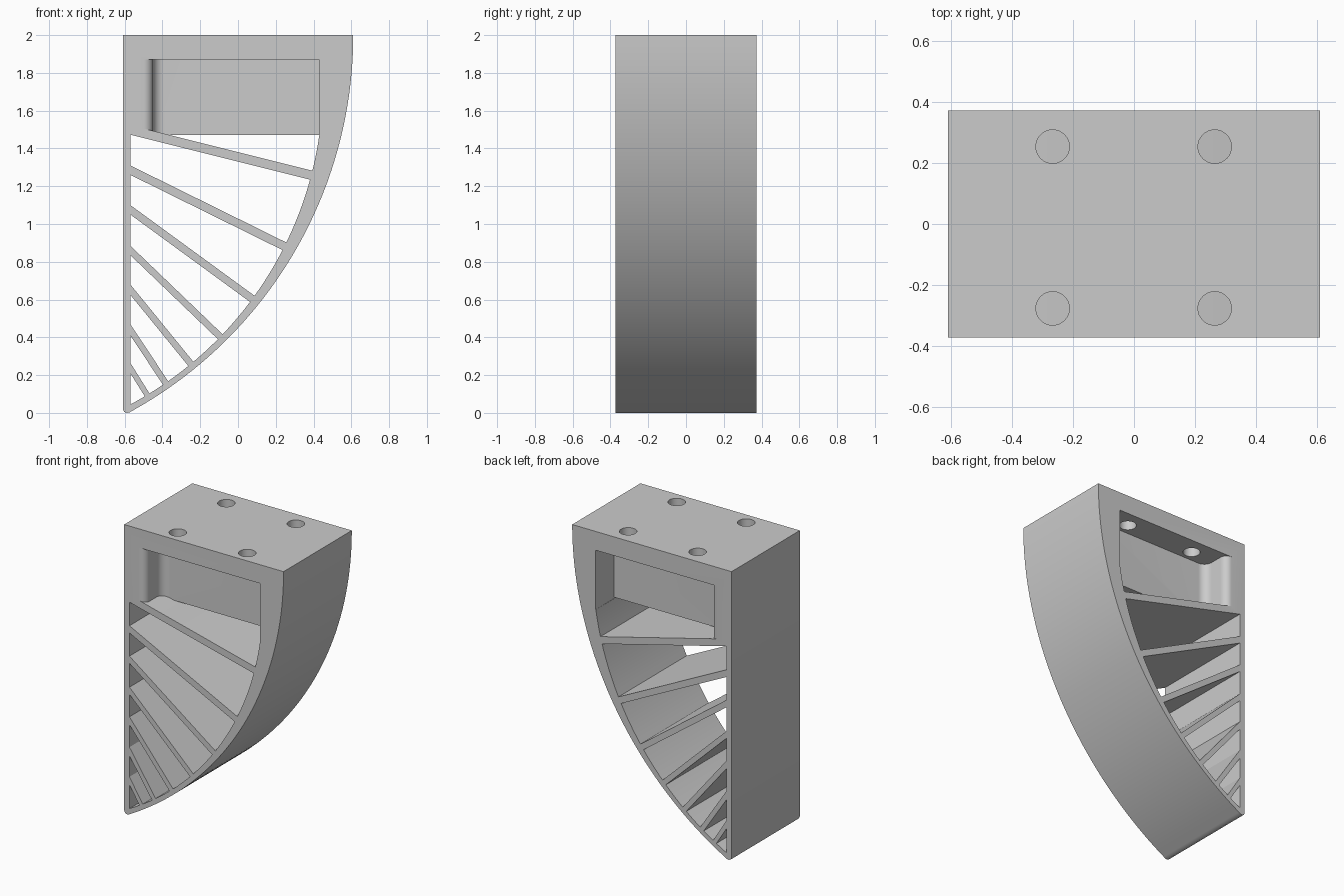
import bpy
import bmesh
from math import sqrt, sin, cos, pi, radians
from mathutils import Vector

if "Cube" in bpy.data.objects:
    bpy.data.objects.remove(bpy.data.objects["Cube"])

HALF_DEPTH = 0.373
LEFT = -0.57                      # inner face of the back plate
OUTER = (-1.666, 2.0, 2.276)      # circle: centre x, centre z, radius
INNER = (-1.477, 1.745, 1.927)

grey = bpy.data.materials.new("plain_grey")
grey.use_nodes = True
colour = (0.6, 0.6, 0.6, 1)
grey.diffuse_color = colour
grey.node_tree.nodes["Principled BSDF"].inputs["Base Color"].default_value = colour


def arc_x(circle, z):
    cx, cz, r = circle
    return cx + sqrt(r * r - (z - cz) ** 2)


def arc(circle, z0, z1, steps):
    zs = [z0 + (z1 - z0) * i / steps for i in range(steps + 1)]
    return [(arc_x(circle, z), z) for z in zs]


def meet_inner(z_left, slope):
    """Height at which a line from the back plate meets the inner arc."""
    lo, hi = LEFT, 0.6
    for _ in range(40):
        x = (lo + hi) / 2
        z = z_left + slope * (x - LEFT)
        if (x - INNER[0]) ** 2 + (z - INNER[1]) ** 2 < INNER[2] ** 2:
            lo = x
        else:
            hi = x
    return z_left + slope * (lo - LEFT)


def prism(name, base, offset, cut_plane=None):
    """Extrude a flat polygon; optionally trim away what lies below a plane."""
    bm = bmesh.new()
    face = bm.faces.new([bm.verts.new(p) for p in base])
    ext = bmesh.ops.extrude_face_region(bm, geom=[face], use_keep_orig=True)
    moved = [g for g in ext["geom"] if isinstance(g, bmesh.types.BMVert)]
    bmesh.ops.translate(bm, verts=moved, vec=offset)
    if cut_plane:
        point, normal = cut_plane
        geom = bm.verts[:] + bm.edges[:] + bm.faces[:]
        bmesh.ops.bisect_plane(bm, geom=geom, plane_co=point, plane_no=normal, clear_inner=True)
        rim = [e for e in bm.edges if e.is_boundary]
        bmesh.ops.holes_fill(bm, edges=rim, sides=0)
    bmesh.ops.recalc_face_normals(bm, faces=bm.faces[:])
    mesh = bpy.data.meshes.new(name)
    bm.to_mesh(mesh)
    bm.free()
    mesh.materials.append(grey)
    obj = bpy.data.objects.new(name, mesh)
    bpy.context.collection.objects.link(obj)
    return obj


def side_prism(name, outline, half):
    return prism(name, [(x, -half, z) for x, z in outline], (0, 2 * half, 0))


# Solid bracket outline with a rounded toe
outline = [(-0.61, 2.0)] + arc(OUTER, 2.0, 0.01, 56)
outline += [(-0.575, 0.002), (-0.59, 0), (-0.603, 0.006), (-0.61, 0.02)]
bracket = side_prism("bracket", outline, HALF_DEPTH)
cutters = []

# Ribs: upper height at the back plate, lower height, slope
ribs = [(1.523, 1.473, -0.25), (1.31, 1.26, -0.494), (1.10, 1.05, -0.73),
        (0.885, 0.835, -0.96), (0.68, 0.625, -1.227), (0.47, 0.41, -1.51),
        (0.265, 0.21, -1.6)]

# Openings between neighbouring ribs, the last one down in the toe
for i, (_, top, slope) in enumerate(ribs):
    z_top = meet_inner(top, slope)
    if i + 1 < len(ribs):
        low, _, low_slope = ribs[i + 1]
        z_low = meet_inner(low, low_slope)
        shape = [(LEFT, low), (LEFT, top)] + arc(INNER, z_top, z_low, 10)
    else:
        shape = [(LEFT, top)] + arc(INNER, z_top, 0.045, 6)
    cutters.append(side_prism("rib_opening_cutter", shape, 0.5))

# Wedge opening between the centre wall and the first rib
rib_z, _, rib_slope = ribs[0]
WALL_Z = 1.47
wall_x = LEFT + (WALL_Z - rib_z) / rib_slope
wedge = [(wall_x, WALL_Z)] + arc(INNER, WALL_Z, meet_inner(rib_z, rib_slope), 8)
cutters.append(side_prism("wedge_cutter", wedge, 0.5))

# Front and back pockets with a rounded lip and a filleted inner corner
R_LIP, R_FILLET, SIDE_X, STEPS = 0.05, 0.06, -0.45, 10
rib_plane = (Vector((LEFT, 0, rib_z)), Vector((-rib_slope, 0, 1)).normalized())
for sign, wall_y in ((-1, 0.185), (1, 0.175)):
    plan = [(0.43, 0.5), (SIDE_X - R_LIP, 0.5)]
    for i in range(STEPS + 1):
        a = pi / 2 * i / STEPS
        plan.append((SIDE_X - R_LIP + R_LIP * sin(a), HALF_DEPTH - R_LIP + R_LIP * cos(a)))
    for i in range(STEPS + 1):
        a = pi / 2 * i / STEPS
        plan.append((SIDE_X + R_FILLET - R_FILLET * cos(a), wall_y + R_FILLET - R_FILLET * sin(a)))
    plan.append((0.43, wall_y))
    base = [(x, sign * y, WALL_Z - 0.01) for x, y in plan]
    cutters.append(prism("pocket_cutter", base, (0, 0, 1.87 - WALL_Z + 0.01), rib_plane))

# Four screw holes through the top plate
for x in (-0.267, 0.265):
    for y in (-0.277, 0.254):
        ring = [(x + 0.055 * cos(2 * pi * i / 32), y + 0.055 * sin(2 * pi * i / 32), 1.8)
                for i in range(32)]
        cutters.append(prism("screw_hole_cutter", ring, (0, 0, 0.3)))

# Carve everything out of the bracket
bpy.ops.object.select_all(action="DESELECT")
bpy.context.view_layer.objects.active = bracket
bracket.select_set(True)
for cutter in cutters:
    cutter.hide_render = True
    mod = bracket.modifiers.new("carve", "BOOLEAN")
    mod.operation = "DIFFERENCE"
    mod.solver = "EXACT"
    mod.object = cutter
    bpy.ops.object.modifier_apply(modifier=mod.name)
for cutter in cutters:
    bpy.data.objects.remove(cutter)

bpy.ops.object.shade_smooth_by_angle(angle=radians(30))
